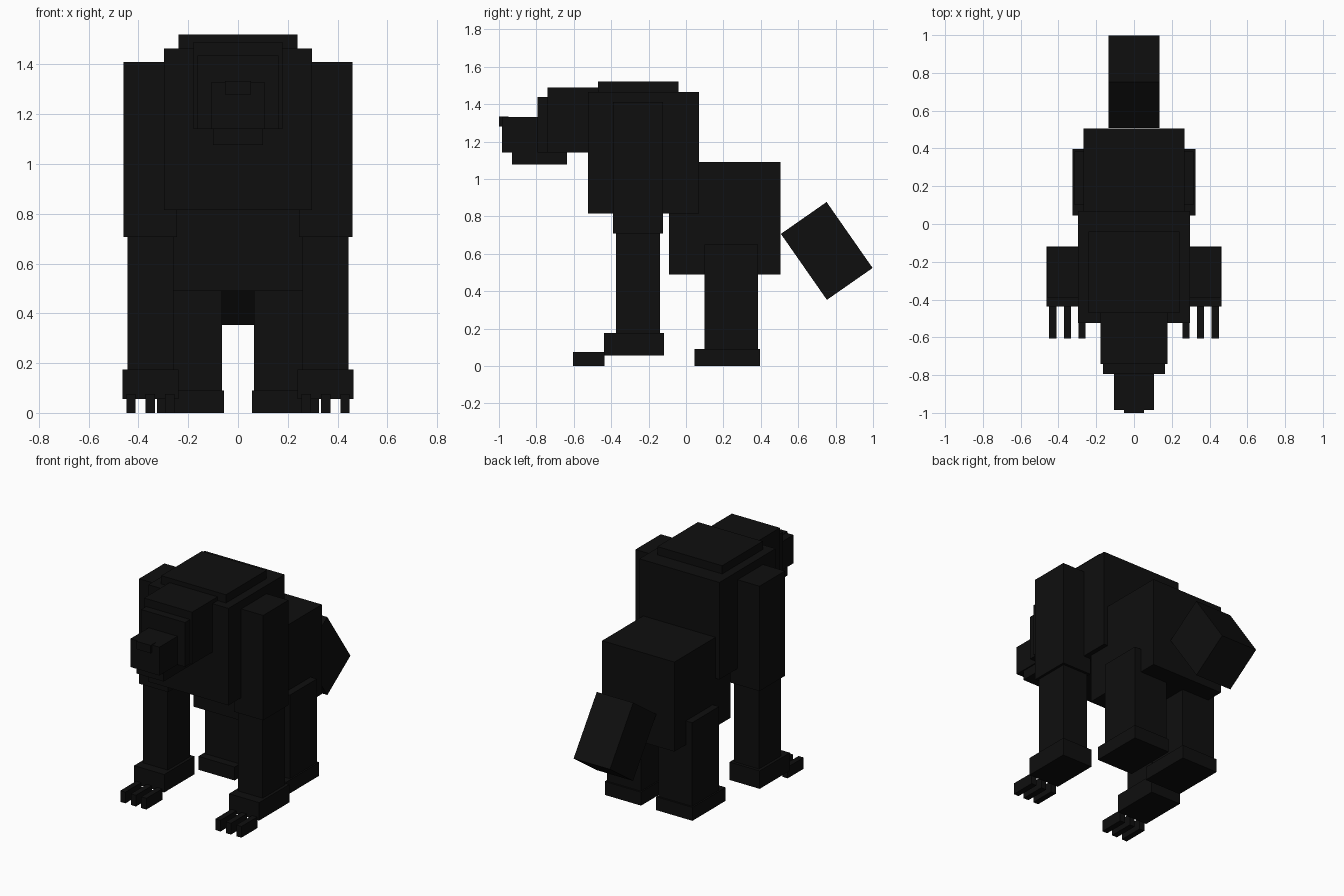
import bpy
import math

default = bpy.data.objects.get("Cube")
if default:
    bpy.data.objects.remove(default, do_unlink=True)

# One near-black fur colour
FUR = (0.0045, 0.0045, 0.0045, 1.0)
fur = bpy.data.materials.new("black_fur")
fur.use_nodes = True
fur.diffuse_color = FUR
fur.node_tree.nodes["Principled BSDF"].inputs["Base Color"].default_value = FUR


def box(name, x, y, z, tilt=0.0):
    """Box from (min, max) pairs, turned by tilt degrees about x."""
    spans = (x, y, z)
    bpy.ops.mesh.primitive_cube_add(size=1, location=[(a + b) / 2 for a, b in spans])
    obj = bpy.context.object
    obj.name = name
    size = [b - a for a, b in spans]
    for v in obj.data.vertices:
        v.co = [c * s for c, s in zip(v.co, size)]
    obj.rotation_euler.x = math.radians(tilt)
    obj.data.materials.append(fur)
    return obj


def pair(name, x, y, z):
    """Matching boxes on the left (+x) and right (-x)."""
    box("left_" + name, x, y, z)
    box("right_" + name, (-x[1], -x[0]), y, z)


# Body
box("chest", (-0.297, 0.297), (-0.525, 0.07), (0.815, 1.465))
box("shoulder_hump", (-0.24, 0.24), (-0.47, -0.04), (1.40, 1.52))
box("hips", (-0.268, 0.268), (-0.09, 0.505), (0.49, 1.09))

# Head
box("neck", (-0.178, 0.178), (-0.74, -0.46), (1.14, 1.49))
box("face", (-0.163, 0.163), (-0.793, -0.60), (1.14, 1.437))
box("snout", (-0.107, 0.107), (-0.985, -0.70), (1.14, 1.33))
box("nose", (-0.053, 0.053), (-1.0, -0.95), (1.28, 1.333))
box("jaw", (-0.10, 0.10), (-0.93, -0.635), (1.077, 1.16))

# Front legs
pair("upper_arm", (0.245, 0.46), (-0.39, -0.122), (0.707, 1.41))
pair("forearm", (0.26, 0.444), (-0.373, -0.138), (0.15, 0.73))
pair("front_paw", (0.24, 0.464), (-0.438, -0.118), (0.055, 0.175))
for i, x in enumerate((0.275, 0.352, 0.43)):
    pair(f"claw_{i + 1}", (x - 0.019, x + 0.019), (-0.605, -0.436), (0.0, 0.075))

# Back legs
pair("back_leg", (0.065, 0.315), (0.10, 0.385), (0.05, 0.65))
pair("back_paw", (0.056, 0.325), (0.045, 0.396), (0.0, 0.09))

# Drooping tail
box("tail", (-0.135, 0.135), (0.6035, 0.9015), (0.40, 0.83), 34.9)
